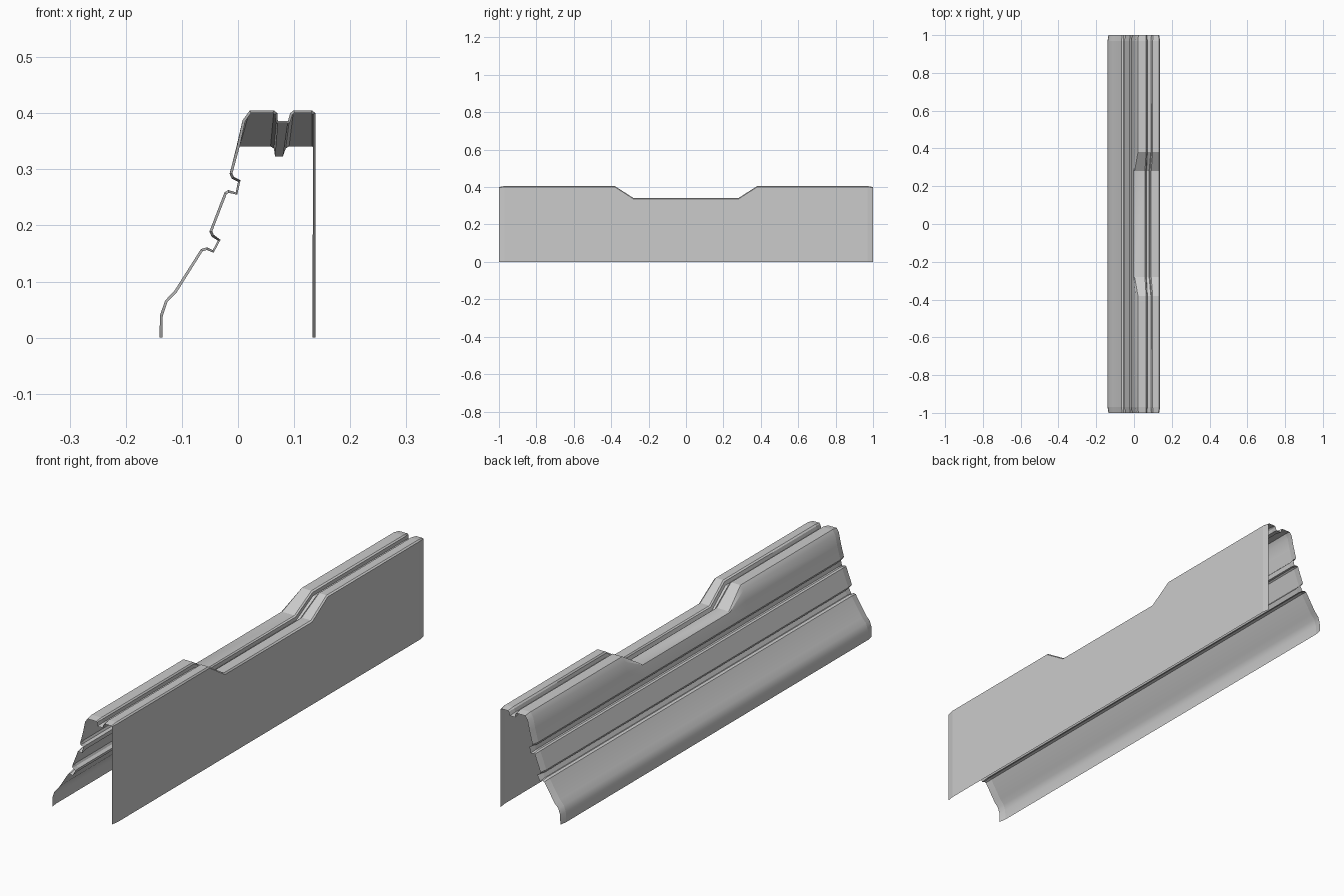
import bpy, bmesh, math
from mathutils import Vector

if "Cube" in bpy.data.objects:
    bpy.data.objects.remove(bpy.data.objects["Cube"])

# Cross-section (x, z): sloped ribbed side, grooved top, vertical side
side = [(-.140, 0), (-.139, .040), (-.130, .066), (-.113, .084),
        (-.066, .158), (-.055, .161), (-.045, .156), (-.036, .173), (-.047, .180), (-.051, .189),
        (-.024, .259), (-.017, .263), (-.004, .259), (.0, .278), (-.011, .283), (-.015, .292)]
top_full = [(-.001, .345), (.008, .387), (.021, .405), (.064, .405), (.070, .400), (.071, .386),
            (.089, .386), (.093, .400), (.099, .405), (.132, .405), (.138, .400)]
# Same top where it dips in the middle
top_dip = [(-.004, .335), (-.002, .339), (.003, .341), (.058, .341), (.064, .337), (.066, .323),
           (.080, .323), (.085, .337), (.091, .341), (.132, .341), (.138, .336)]
foot = [(.138, 0)]
full = side + top_full + foot
dip = side + top_dip + foot


def inset(profile, d):
    """Offset an open profile inward, keeping its feet on the ground."""
    pts = [Vector(p) for p in profile]
    out = []
    for i, p in enumerate(pts):
        a = (p - pts[i - 1]).normalized() if i else None
        b = (pts[i + 1] - p).normalized() if i < len(pts) - 1 else None
        t = ((a or b) + (b or a)).normalized()
        q = p + Vector((t.y, -t.x)) * d
        out.append((q.x, p.y if p.y == 0 else q.y))
    return out


lip = inset(full, .005)
sections = [(-1, lip), (-.97, full), (-.38, full), (-.28, dip),
            (.28, dip), (.38, full), (.97, full), (1, lip)]

# Loft the sheet through the sections
bm = bmesh.new()
rows = [[bm.verts.new((x, y, z)) for x, z in prof] for y, prof in sections]
for r, s in zip(rows, rows[1:]):
    for i in range(len(r) - 1):
        bm.faces.new((r[i], r[i + 1], s[i + 1], s[i]))

# Crisp crease where the end lips begin
for row in (rows[1], rows[-2]):
    for a, b in zip(row, row[1:]):
        bm.edges.get((a, b)).smooth = False

mesh = bpy.data.meshes.new("barrier_shell")
bm.to_mesh(mesh)
bm.free()
shell = bpy.data.objects.new("barrier_shell", mesh)
bpy.context.collection.objects.link(shell)
bpy.context.view_layer.objects.active = shell
shell.select_set(True)
bpy.ops.object.shade_smooth_by_angle(angle=math.radians(30))
